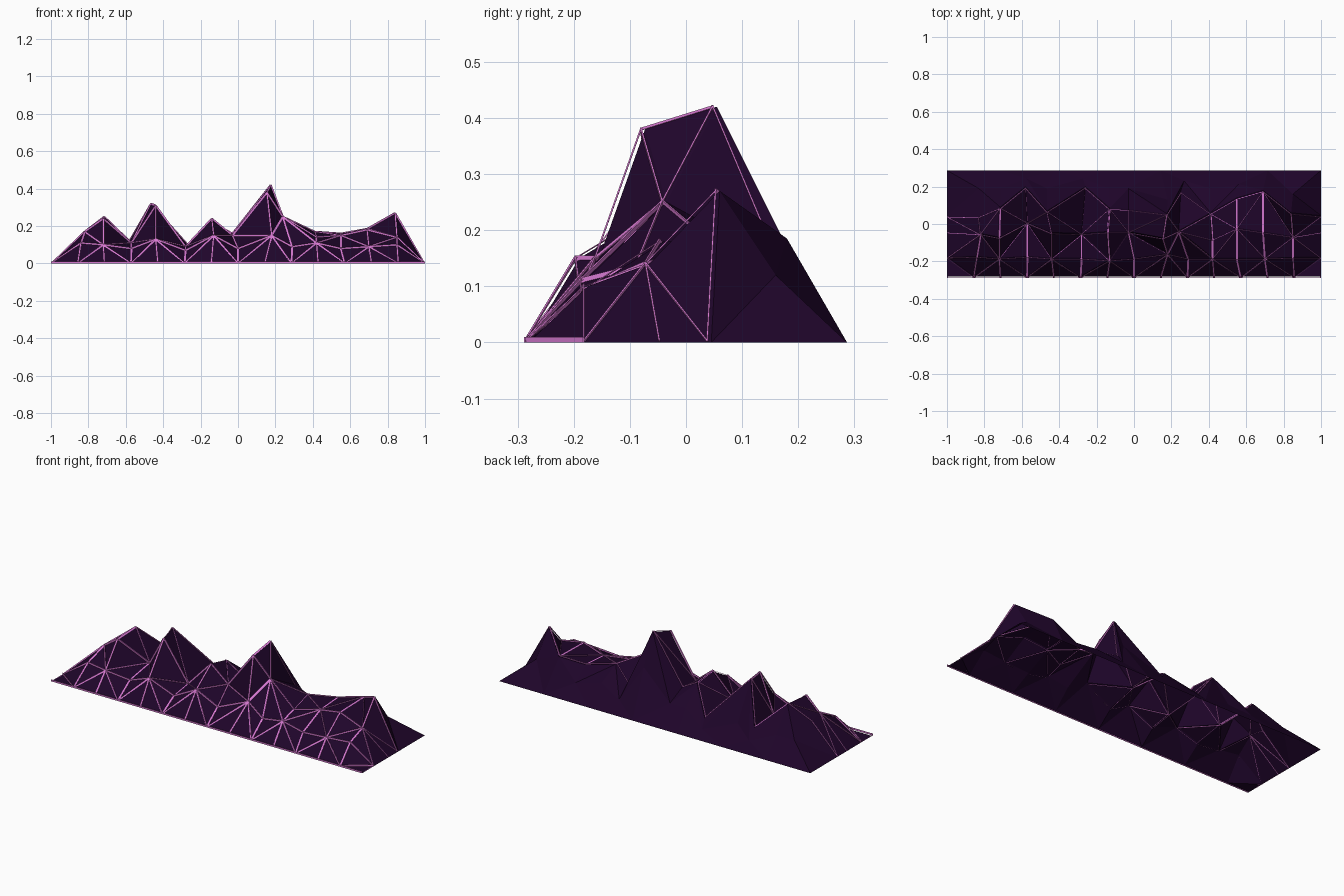
import bpy
import bmesh
from mathutils import Vector

if "Cube" in bpy.data.objects:
    bpy.data.objects.remove(bpy.data.objects["Cube"])


def material(name, color):
    m = bpy.data.materials.new(name)
    m.diffuse_color = (*color, 1)
    m.use_nodes = True
    m.node_tree.nodes["Principled BSDF"].inputs["Base Color"].default_value = m.diffuse_color
    return m


def add_object(name, bm, mat):
    bmesh.ops.recalc_face_normals(bm, faces=bm.faces)
    mesh = bpy.data.meshes.new(name)
    bm.to_mesh(mesh)
    bm.free()
    mesh.materials.append(mat)
    obj = bpy.data.objects.new(name, mesh)
    bpy.context.collection.objects.link(obj)
    return obj


rock = material("dark_purple", (0.0135, 0.0015, 0.023))
glow = material("neon_pink", (0.68, 0.19, 0.64))

# Inner columns from left to right: lower slope, upper slope and ridge points
COLUMNS = [
    ((-.84, -.17, .11), (-.82, -.05, .17), (-.83, .04, .16)),
    ((-.72, -.18, .10), (-.72, -.07, .24), (-.715, .09, .25)),
    ((-.57, -.17, .08), (-.57, .01, .11), (-.58, .20, .12)),
    ((-.44, -.18, .13), (-.44, -.045, .31), (-.465, .07, .32)),
    ((-.28, -.18, .07), (-.28, -.05, .09), (-.26, .20, .09)),
    ((-.13, -.19, .15), (-.14, -.04, .24), (-.13, .085, .215)),
    ((.00, -.18, .08), (-.03, -.04, .15), (-.03, .08, .16)),
    ((.18, -.155, .15), (.155, -.073, .38), (.175, .055, .42)),
    ((.29, -.18, .09), (.24, -.035, .25), (.25, .175, .135)),
    ((.42, -.18, .11), (.42, -.08, .14), (.41, .06, .17)),
    ((.55, -.18, .08), (.55, -.02, .15), (.55, .14, .16)),
    ((.70, -.18, .09), (.69, -.04, .18), (.69, .18, .185)),
    ((.85, -.175, .10), (.85, -.065, .14), (.84, .06, .27)),
]
FRONT, BACK = -.28, .287
# Rear foothills of the two tallest right-hand peaks
FOOTHILLS = {8: (.18, .13, .24), 13: (.85, .16, .12)}


def end_column(x):
    return ((x, -.175, 0), (x, -.04, 0), (x, .045, 0))


def rear_point(i, ridge, back):
    """Point on the rear slope between the ridge and the back edge."""
    if i in FOOTHILLS:
        return FOOTHILLS[i]
    if ridge[1] > .13 or ridge[2] == 0:
        return Vector(ridge).lerp(Vector(back), .5)
    return (ridge[0], .19, .11)


columns = [end_column(-1), *COLUMNS, end_column(1)]

# Mountain range: grid of points split along alternating diagonals
bm = bmesh.new()
grid = []
for i, col in enumerate(columns):
    x = -1 + 2 * i / (len(columns) - 1)
    back = (x, BACK, 0)
    pts = [(x, FRONT, 0), *col, rear_point(i, col[2], back), back]
    grid.append([bm.verts.new(p) for p in pts])

wire_edges = set()
for i in range(len(grid) - 1):
    for j in range(5):
        a, b = grid[i][j], grid[i + 1][j]
        c, d = grid[i + 1][j + 1], grid[i][j + 1]
        tris = [(a, b, c), (a, c, d)] if (i + j) % 2 else [(a, b, d), (b, c, d)]
        for t in tris:
            f = bm.faces.new(t)
            if j < 3:  # the back slope carries no lines
                wire_edges.update(f.edges)

# Neon lines: thin front-facing strips floating just ahead of each edge
HALF, DEPTH, AHEAD = 0.005, Vector((0, 0.003, 0)), Vector((0, -0.009, 0))
lines = bmesh.new()
for e in wire_edges:
    p, q = (v.co + AHEAD for v in e.verts)
    d = q - p
    side = Vector((-d.z, 0, d.x))
    if side.length < 1e-6:
        side = Vector((1, 0, 0))
    side = side.normalized() * HALF
    if p.z == q.z == 0 and abs(d.x) > 1e-6:  # front base line sits on the ground
        p.z = q.z = HALF
    corners = [p + side, p - side, q - side, q + side]
    for k in corners:
        k.z = max(k.z, 0)
        k.x = min(max(k.x, -1), 1)
    near = [lines.verts.new(k) for k in corners]
    far = [lines.verts.new(k + DEPTH) for k in corners]
    lines.faces.new(near)
    lines.faces.new(far[::-1])
    for m in range(4):
        n = (m + 1) % 4
        lines.faces.new((near[n], near[m], far[m], far[n]))

add_object("mountain_range", bm, rock)
add_object("ridge_lines", lines, glow)
